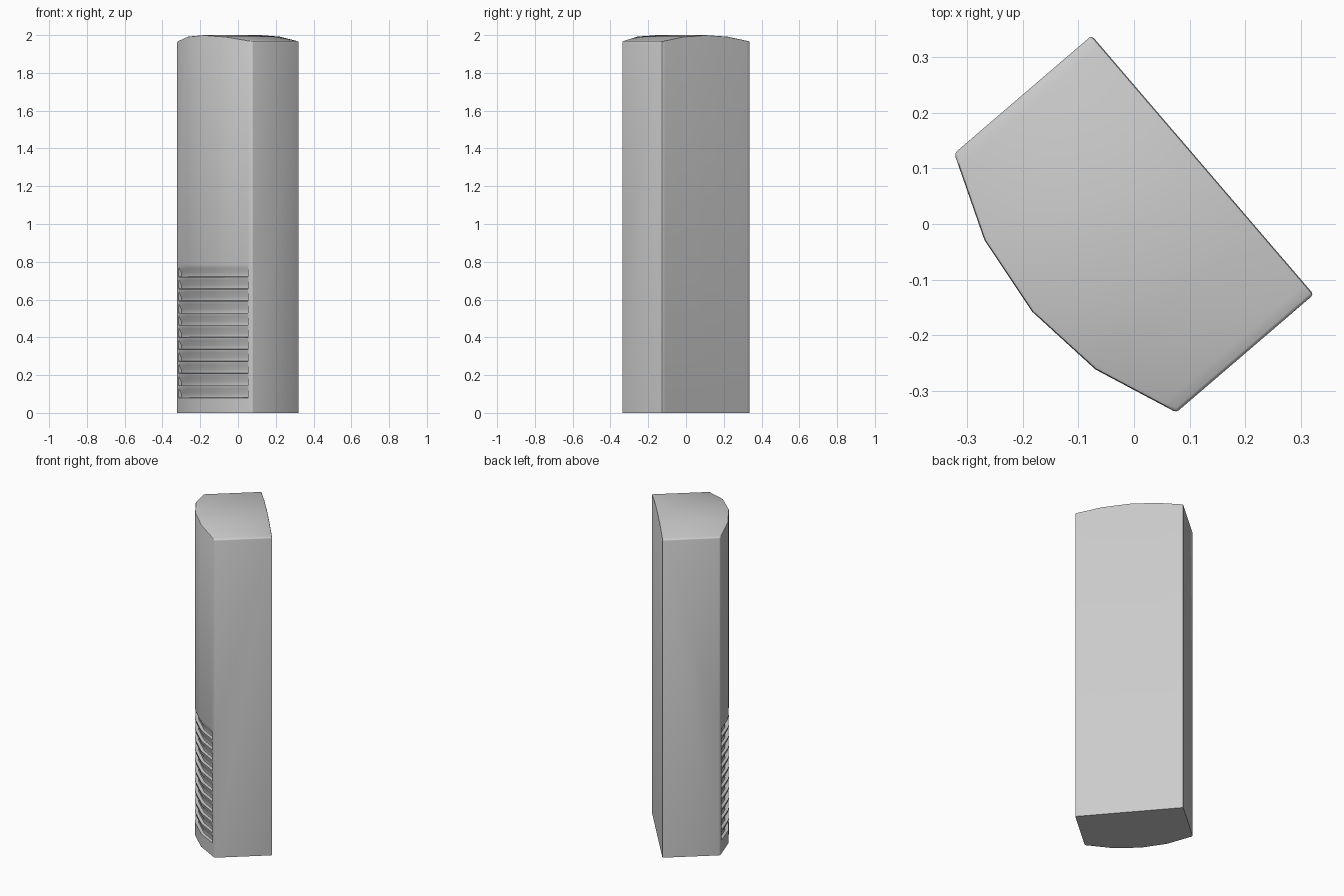
import bpy, bmesh, math
from mathutils import Matrix, Vector

if "Cube" in bpy.data.objects:
    bpy.data.objects.remove(bpy.data.objects["Cube"])

HALF = 0.307          # half the width of the block
BACK = -0.163         # flat back plane
EDGE, BOW = 0.163, 0.079   # front face edge and how far it bows out
TOP, CROWN = 1.967, 0.033  # shoulder height and crown rise
GROOVES, PITCH, START, DEPTH = 11, 0.064, 0.08, 0.018


def bowed(u, rise):
    """Four-segment arc across the width, zero at both ends."""
    r = (HALF ** 2 + rise ** 2) / (2 * rise)
    arc = lambda x: math.sqrt(r * r - x * x) - (r - rise)
    step = HALF / 2
    k = min(math.floor((u + HALF) / step), 3)
    a, b = -HALF + k * step, -HALF + (k + 1) * step
    t = (u - a) / step
    return arc(a) * (1 - t) + arc(b) * t


# columns across the width: (position, whether grooves reach it)
columns = [(-HALF, 0), (-0.283, 0), (-0.28, 1), (-HALF / 2, 1), (0, 1),
           (HALF / 2, 1), (0.28, 1), (0.283, 0), (HALF, 0)]

# rows up the front: (height, groove depth), saw-tooth grip grooves
rows = [(0, 0)]
for i in range(GROOVES):
    z = START + i * PITCH
    rows += [(z, 0), (z + 0.002, DEPTH), (z + 0.022, DEPTH), (z + 0.046, 0.003)]
rows += [(START + GROOVES * PITCH, 0), (TOP, 0)]

bm = bmesh.new()
front, back_low, back_high = [], [], []
for u, cut in columns:
    v = EDGE + bowed(u, BOW)
    crown = TOP + bowed(u, CROWN)
    strip = []
    for z, d in rows:
        strip.append(bm.verts.new((u, v - d * cut, crown if z == TOP else z)))
    front.append(strip)
    back_low.append(bm.verts.new((u, BACK, 0)))
    back_high.append(bm.verts.new((u, BACK, crown)))

# front grid, back, crown and base
for i in range(len(columns) - 1):
    a, b = front[i], front[i + 1]
    for j in range(len(rows) - 1):
        bm.faces.new((a[j], b[j], b[j + 1], a[j + 1]))
    bm.faces.new((back_low[i], back_high[i], back_high[i + 1], back_low[i + 1]))
    bm.faces.new((a[-1], b[-1], back_high[i + 1], back_high[i]))
    bm.faces.new((a[0], back_low[i], back_low[i + 1], b[0]))

# flat sides
for i in (0, -1):
    bm.faces.new([back_low[i]] + front[i] + [back_high[i]])
bmesh.ops.recalc_face_normals(bm, faces=bm.faces)

# small rounding on the upright corners and the crown rim
rim = [e for e in bm.edges
       if e.calc_face_angle(0) > math.radians(50)
       and (all(abs(w.co.x) > HALF - 1e-4 for w in e.verts)
            or all(w.co.z > TOP - 1e-3 for w in e.verts))
       and max(w.co.z for w in e.verts) > 0.001]
bmesh.ops.bevel(bm, geom=rim, offset=0.006, offset_type='OFFSET',
                segments=2, profile=0.5, affect='EDGES')

# turn the block so its bowed front faces front-left
along = Vector((0.651, -0.759, 0)).normalized()
out = Vector((-along.y, along.x, 0)) * -1
out = Vector((along.y, -along.x, 0))
turn = Matrix((along, out, (0, 0, 1))).transposed().to_4x4()
bm.transform(turn)
bmesh.ops.recalc_face_normals(bm, faces=bm.faces)

mesh = bpy.data.meshes.new("grip_block")
bm.to_mesh(mesh)
bm.free()
block = bpy.data.objects.new("grip_block", mesh)
bpy.context.collection.objects.link(block)
bpy.context.view_layer.objects.active = block
block.select_set(True)
bpy.ops.object.shade_smooth_by_angle(angle=math.radians(40))
